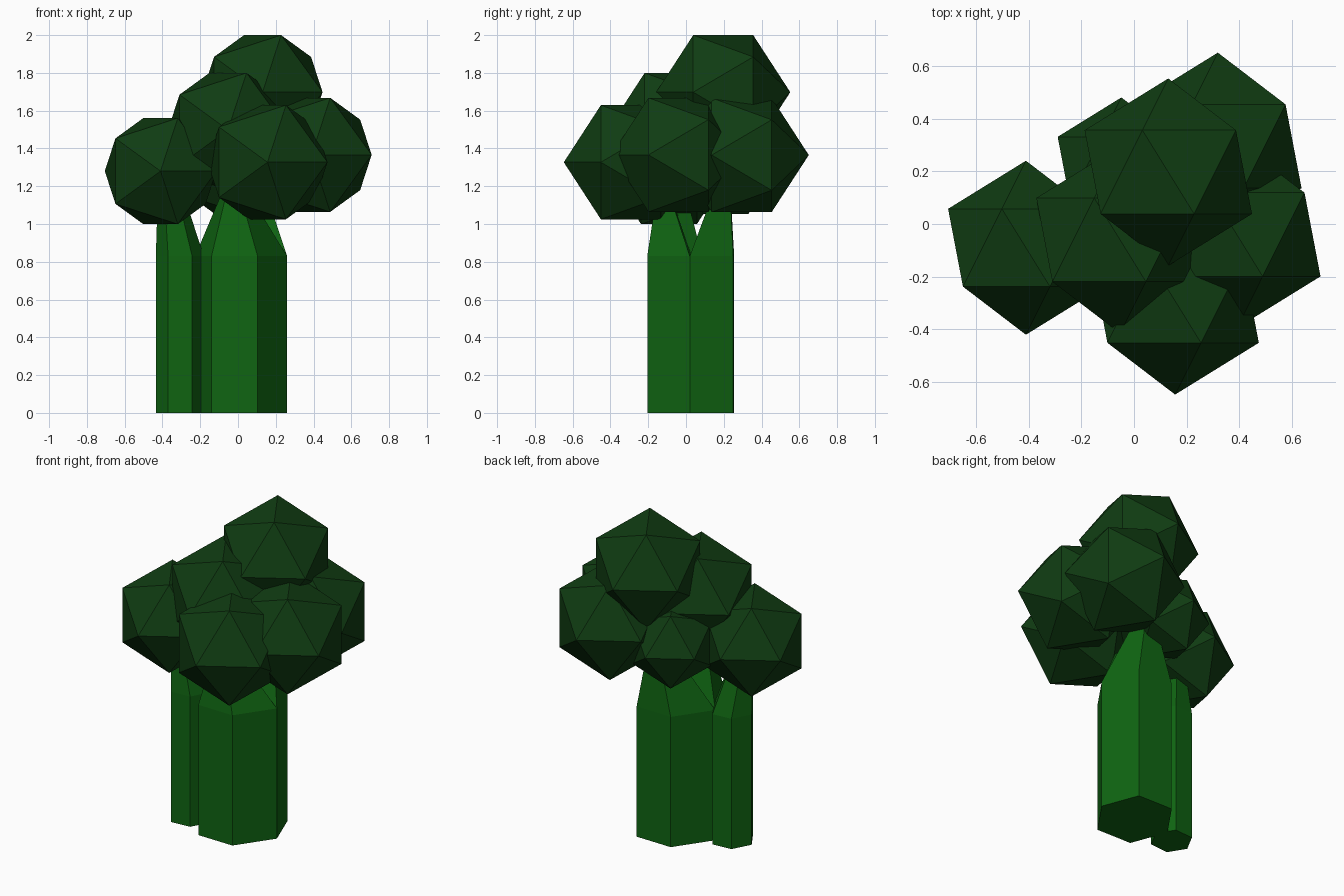
import bpy, bmesh
from math import radians
from mathutils import Matrix, Vector

if "Cube" in bpy.data.objects:
    bpy.data.objects.remove(bpy.data.objects["Cube"])


def material(name, color):
    m = bpy.data.materials.new(name)
    m.diffuse_color = color
    m.use_nodes = True
    m.node_tree.nodes["Principled BSDF"].inputs["Base Color"].default_value = m.diffuse_color
    return m


dark = material("floret_green", (0.005, 0.045, 0.006, 1))
green = material("stalk_green", (0.005, 0.13, 0.006, 1))


def add_object(name, bm, mat):
    bmesh.ops.recalc_face_normals(bm, faces=bm.faces)
    mesh = bpy.data.meshes.new(name)
    bm.to_mesh(mesh)
    bm.free()
    mesh.materials.append(mat)
    bpy.context.collection.objects.link(bpy.data.objects.new(name, mesh))


def loft(name, rings):
    """Skin a stack of equal-sized rings and cap both ends."""
    bm = bmesh.new()
    loops = [[bm.verts.new(p) for p in ring] for ring in rings]
    n = len(loops[0])
    for low, high in zip(loops, loops[1:]):
        for i in range(n):
            j = (i + 1) % n
            bm.faces.new((low[i], low[j], high[j], high[i]))
    bm.faces.new(loops[0])
    bm.faces.new(loops[-1])
    add_object(name, bm, green)


def hexagon(center, right, back_left):
    """Skewed hexagon, counter-clockwise from the right corner."""
    c, r, b = Vector(center), Vector(right), Vector(back_left)
    return [c + o for o in (r, r + b, b, -r, -r - b, -b)]


def at(points, z, center=None, scale=1.0):
    if center is None:
        return [(p.x, p.y, z) for p in points]
    mid = sum(points, Vector((0, 0))) / len(points)
    return [(*(Vector(center) + (p - mid) * scale), z) for p in points]


# Florets: icosahedra with their poles along y
florets = [
    (-0.41, -0.09, 1.28, 0.33),
    (0.13, 0.197, 1.698, 0.355),
    (-0.053, -0.06, 1.498, 0.355),
    (0.156, -0.292, 1.327, 0.355),
    (0.39, -0.04, 1.366, 0.355),
    (0.318, 0.295, 1.365, 0.355),
    (-0.048, 0.21, 1.283, 0.27),
]
for i, (x, y, z, r) in enumerate(florets):
    bm = bmesh.new()
    bmesh.ops.create_icosphere(
        bm, subdivisions=1, radius=r,
        matrix=Matrix.Translation((x, y, z)) @ Matrix.Rotation(radians(90), 4, 'X'))
    add_object(f"floret_{i + 1}", bm, dark)

# Main stalk with a forked top
main = hexagon((0.0165, 0.025), (0.2435, -0.005), (-0.087, 0.23))
loft("main_stalk", [at(main, 0), at(main, 0.83)])
front_half = [main[i] for i in (3, 4, 5, 0)]
back_half = [main[i] for i in (0, 1, 2, 3)]
loft("front_branch", [at(front_half, 0.83), at(front_half, 1.16, (-0.02, -0.12), 0.3)])
loft("back_branch", [at(back_half, 0.83), at(back_half, 1.16, (0.06, 0.19), 0.4)])

# Side stalk tapering into the left floret
side = hexagon((-0.308, -0.03), (0.127, 0.01), (-0.065, 0.105))
loft("side_stalk", [at(side, 0), at(side, 0.83), at(side, 1.15, (-0.355, -0.06), 0.55)])
